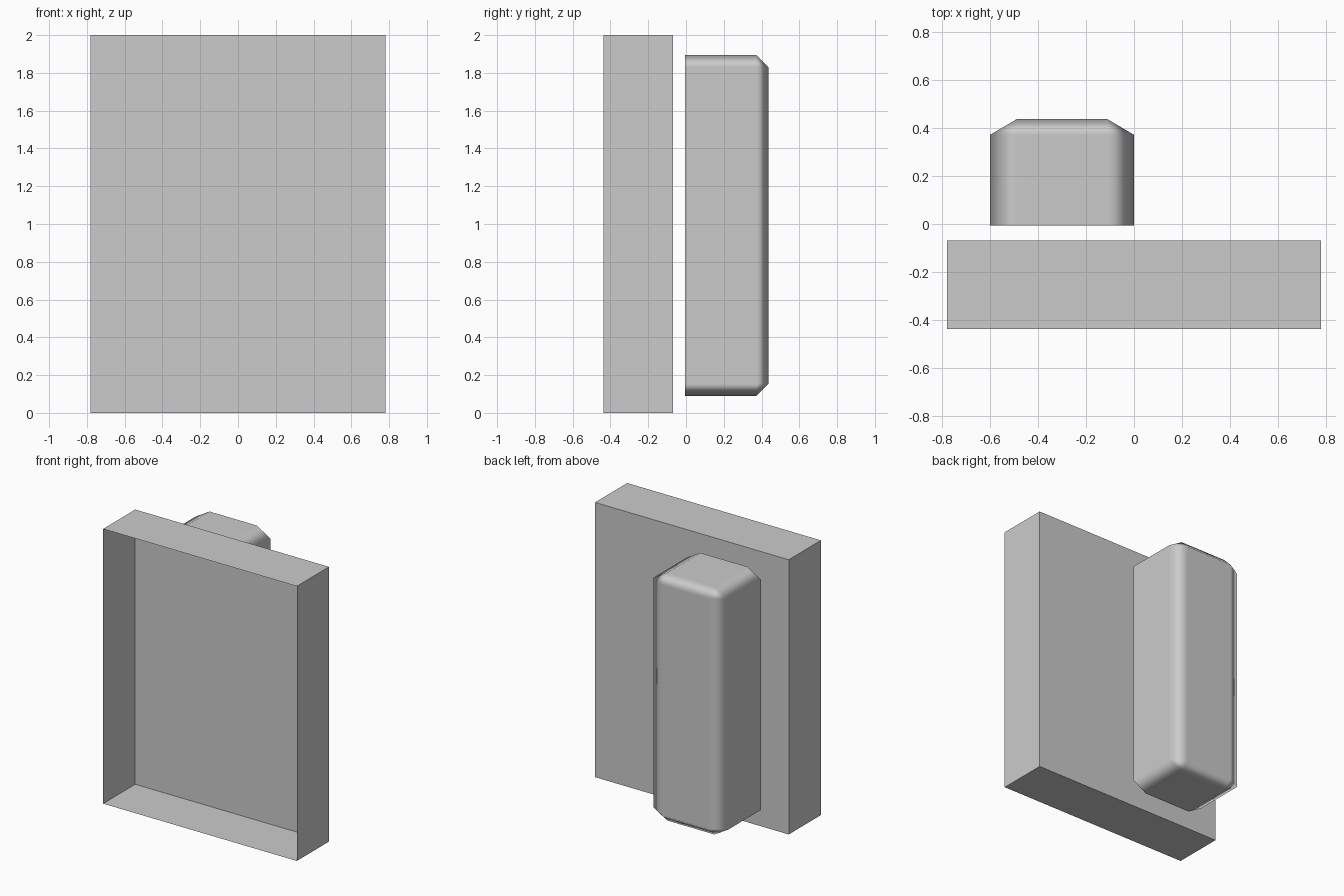
import bpy, bmesh
from mathutils import Vector

if "Cube" in bpy.data.objects:
    bpy.data.objects.remove(bpy.data.objects["Cube"])


def open_box(name, lo, hi, bevel=0.0, stretch_x=1.0):
    """Thin-walled box whose front (-y) side is open, optionally bevelled."""
    lo, hi = Vector(lo), Vector(hi)
    size, mid = hi - lo, (hi + lo) / 2
    bm = bmesh.new()
    bmesh.ops.create_cube(bm, size=1)
    bm.normal_update()
    front = [f for f in bm.faces if f.normal.y < -0.9]
    bmesh.ops.delete(bm, geom=front, context='FACES')
    for v in bm.verts:
        v.co = Vector((v.co.x * size.x / stretch_x, v.co.y * size.y, v.co.z * size.z))
    if bevel:
        edges = [e for e in bm.edges if not e.is_boundary]
        bmesh.ops.bevel(bm, geom=edges, offset=bevel, offset_type='OFFSET',
                        segments=1, profile=0.5, affect='EDGES')
    # stretching after the bevel makes the chamfer wider along x
    for v in bm.verts:
        v.co = Vector((v.co.x * stretch_x, v.co.y, v.co.z)) + mid
    mesh = bpy.data.meshes.new(name)
    for f in bm.faces:
        f.smooth = bool(bevel)
    bm.to_mesh(mesh)
    bm.free()
    obj = bpy.data.objects.new(name, mesh)
    bpy.context.collection.objects.link(obj)
    return obj


# flat shallow case, open at the front
open_box("case", (-0.78, -0.437, 0), (0.78, -0.068, 2))

# soft-edged tank behind the case, open towards it
tank = open_box("tank", (-0.6, -0.006, 0.09), (0.0, 0.437, 1.895),
                bevel=0.065, stretch_x=1.7)
weighted = tank.modifiers.new("weighted_normals", 'WEIGHTED_NORMAL')
weighted.weight = 100
